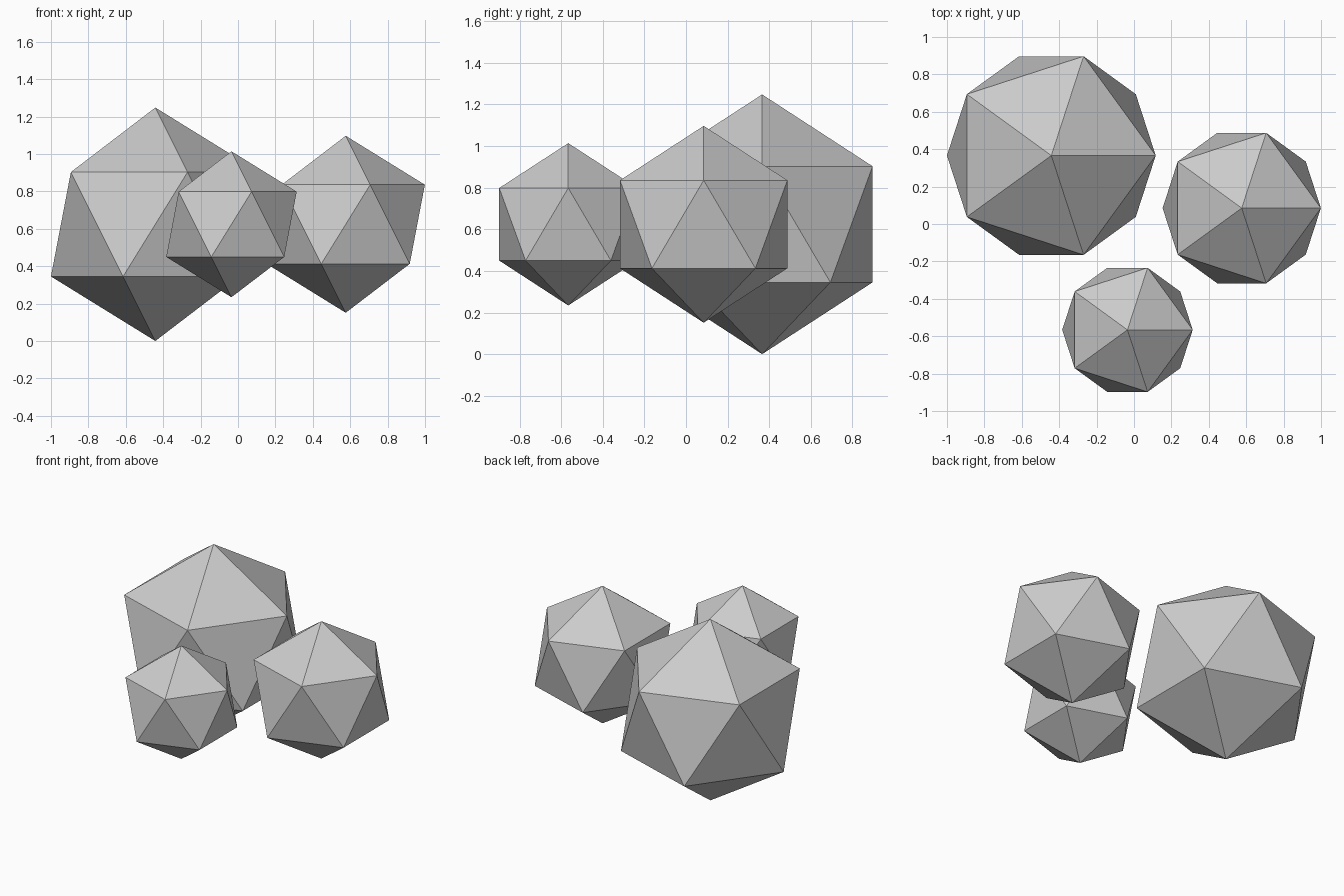
import bpy

if "Cube" in bpy.data.objects:
    bpy.data.objects.remove(bpy.data.objects["Cube"])

Z = 0.624  # shared centre height; the large solid rests on the floor


def icosahedron(name, radius, x, y):
    bpy.ops.mesh.primitive_ico_sphere_add(subdivisions=1, radius=radius, location=(x, y, Z))
    bpy.context.object.name = name


# Three flat-faced twenty-sided solids, all in the same orientation
icosahedron("large_icosahedron", 0.624, -0.442, 0.366)
icosahedron("medium_icosahedron", 0.473, 0.576, 0.085)
icosahedron("small_icosahedron", 0.390, -0.035, -0.566)
